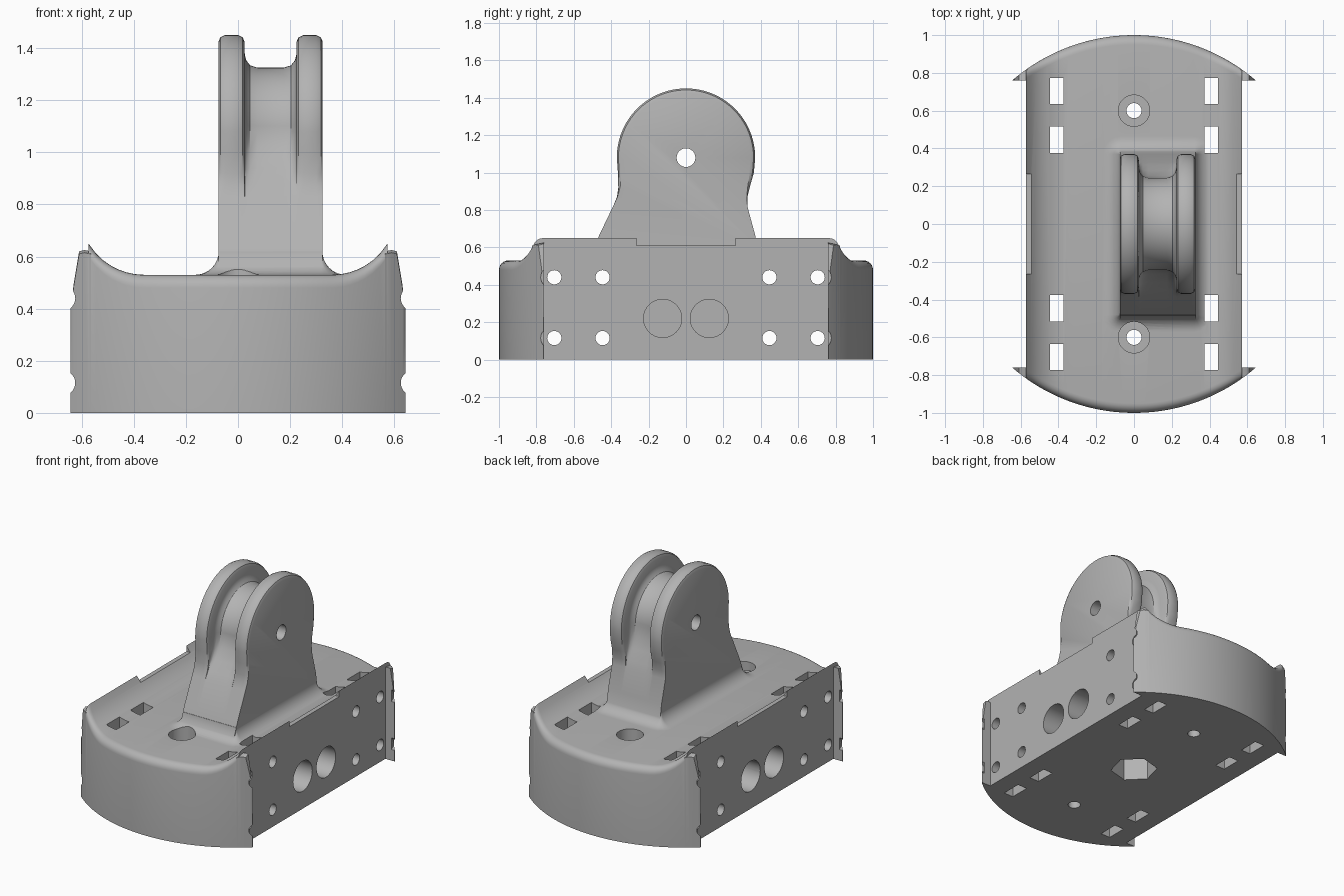
import bpy, bmesh, math
from mathutils import Matrix, Vector

start = bpy.data.objects.get("Cube")
if start:
    bpy.data.objects.remove(start, do_unlink=True)

grey = bpy.data.materials.new("light_grey")
grey.use_nodes = True
GREY = (0.45, 0.45, 0.45, 1)
grey.diffuse_color = GREY
grey.node_tree.nodes["Principled BSDF"].inputs["Base Color"].default_value = GREY


def make(name, bm):
    bmesh.ops.recalc_face_normals(bm, faces=bm.faces)
    mesh = bpy.data.meshes.new(name)
    bm.to_mesh(mesh)
    bm.free()
    mesh.materials.append(grey)
    ob = bpy.data.objects.new(name, mesh)
    bpy.context.collection.objects.link(ob)
    return ob


def loft(name, rings):
    """Closed solid through equal-length rings of points."""
    bm = bmesh.new()
    rows = [[bm.verts.new(p) for p in ring] for ring in rings]
    n = len(rows[0])
    for a, b in zip(rows, rows[1:]):
        for i in range(n):
            j = (i + 1) % n
            bm.faces.new((a[i], a[j], b[j], b[i]))
    bm.faces.new(rows[0])
    bm.faces.new(rows[-1])
    return make(name, bm)


def cylinder(center, r, length, axis="Z", sides=40, turn=0):
    bm = bmesh.new()
    rot = Matrix.Rotation(math.pi / 2, 4, "Y") if axis == "X" else Matrix.Rotation(turn, 4, "Z")
    bmesh.ops.create_cone(bm, cap_ends=True, segments=sides, radius1=r, radius2=r,
                          depth=length, matrix=Matrix.Translation(center) @ rot)
    return make("cutter", bm)


def box(center, size):
    bm = bmesh.new()
    bmesh.ops.create_cube(bm, size=1, matrix=Matrix.Translation(center) @ Matrix.Diagonal((*size, 1)))
    return make("cutter", bm)


def combine(target, others, op):
    """Apply one boolean per helper, then remove the helpers."""
    for ob in others:
        mod = target.modifiers.new("cut", "BOOLEAN")
        mod.operation, mod.solver, mod.object = op, "EXACT", ob
    bpy.context.view_layer.update()
    graph = bpy.context.evaluated_depsgraph_get()
    mesh = bpy.data.meshes.new_from_object(target.evaluated_get(graph))
    target.modifiers.clear()
    target.data = mesh
    for ob in others:
        bpy.data.objects.remove(ob, do_unlink=True)


SIDE, INNER, FLOOR = 0.573, 0.76, 0.53


def end_y(x):
    return 0.013 + math.sqrt(0.974 - x * x)


def top_z(x):
    d = max(abs(x) - 0.36, 0)
    return FLOOR + 0.25 - math.sqrt(0.0625 - d * d)


# Base: bowed ends, dished top, rounded end rims
rings = []
R = 0.05
for i in range(41):
    x = SIDE * (i / 20 - 1)
    y, z = end_y(x), top_z(x)
    half = [(y, 0)]
    for k in range(7):
        a = k * math.pi / 12
        half.append((y - R + R * math.cos(a), z - R + R * math.sin(a)))
    rings.append([(x, p, q) for p, q in half] + [(x, -p, q) for p, q in reversed(half)])
base = loft("mount_body", rings)

# Thin wings where the bowed ends overhang the flat sides
parts = []
for sx in (-1, 1):
    for sy in (-1, 1):
        wing = []
        for x, h in ((0.565, 0.62), (0.59, 0.625), (0.61, 0.62), (0.63, 0.5), (0.643, 0.4)):
            y0, y1 = INNER * sy, end_y(x) * sy
            wing.append([(x * sx, y0, 0), (x * sx, y1, 0), (x * sx, y1, h - 0.01), (x * sx, y0, h)])
        parts.append(loft("wing", wing))

# Pivot arm: blends between the full cheek outline and the groove floor
PIVOT, CHEEK, GROOVE = 1.08, 0.37, 0.245


def arc(r):
    return [(r * math.sin(math.radians(a)), PIVOT + r * math.cos(math.radians(a)))
            for a in range(-90, 91, 5)]


front_leg = [(-0.53, 0.5), (-0.464, 0.665), (-0.385, 0.83)]
back_leg = [(0.328, 0.82), (0.37, 0.665), (0.395, 0.5)]
full = (front_leg + [(-0.369, 0.87), (-0.362, 0.92), (-0.364, 1.0)] + arc(CHEEK)
        + [(0.363, 1.0), (0.343, 0.93), (0.328, 0.87)] + back_leg)
core = (front_leg + [(-0.352, 0.88), (-0.31, 0.94), (-0.265, 1.01)] + arc(GROOVE)
        + [(0.255, 1.01), (0.282, 0.94), (0.312, 0.87)] + back_leg)
half = [(-0.075, 0.8), (-0.068, 0.93), (-0.05, 1), (0, 1), (0.018, 0.93), (0.025, 0.8),
        (0.026, 0.4), (0.032, 0.22), (0.047, 0.07), (0.075, 0)]
sections = half + [(0.25 - x, w) for x, w in reversed(half)]
parts.append(loft("arm", [[(x, c[0] + (f[0] - c[0]) * w, c[1] + (f[1] - c[1]) * w)
                           for f, c in zip(full, core)] for x, w in sections]))

# Flared foot joining the arm to the base
foot = []
F = 0.09
corners = [(0.32, 0.37, 0), (-0.07, 0.37, 90), (-0.07, -0.48, 180), (0.32, -0.48, 270)]
levels = [(F, FLOOR - 0.04)]
for k in range(9):
    a = k * math.pi / 16
    levels.append((F * (1 - math.sin(a)), FLOOR + F * (1 - math.cos(a))))
for d, z in levels:
    ring = []
    for cx, cy, turn in corners:
        for s in range(5):
            a = math.radians(turn + s * 22.5)
            ring.append((cx + (d + 0.004) * math.cos(a), cy + (d + 0.004) * math.sin(a), z))
    foot.append(ring)
parts.append(loft("foot", foot))
combine(base, parts, "UNION")

# Cutters: pivot hole, side holes, strap slots, screw holes, nut pocket
cuts = [cylinder((0.125, 0, PIVOT), 0.05, 1, "X"),
        cylinder((0, 0, 0), 0.15, 0.4, sides=6, turn=math.radians(45))]
for s in (-1, 1):
    cuts.append(cylinder((0, s * 0.6, 0.2), 0.04, 1))
    cuts.append(cylinder((0, s * 0.6, 0.5), 0.083, 0.4))
    cuts.append(box((s * 0.6, 0, 0.71), (0.2, 0.53, 0.2)))
    for y in (-0.125, 0.125):
        cuts.append(cylinder((s * 0.5, y, 0.22), 0.102, 0.6, "X"))
    for y in (0.704, 0.446):
        for z in (0.115, 0.44):
            cuts.append(cylinder((0, s * y, z), 0.038, 1.6, "X", 24))
        for sx in (-1, 1):
            cuts.append(box((sx * 0.408, s * y, 0.4), (0.072, 0.138, 1)))
    for sx in (-1, 1):
        for z in (0.115, 0.44):
            cuts.append(cylinder((sx * 0.67, s * 0.722, z), 0.055, 0.1, "X"))
combine(base, cuts, "DIFFERENCE")

bpy.ops.object.select_all(action="DESELECT")
base.select_set(True)
bpy.context.view_layer.objects.active = base
bpy.ops.object.shade_smooth_by_angle(angle=math.radians(32))
